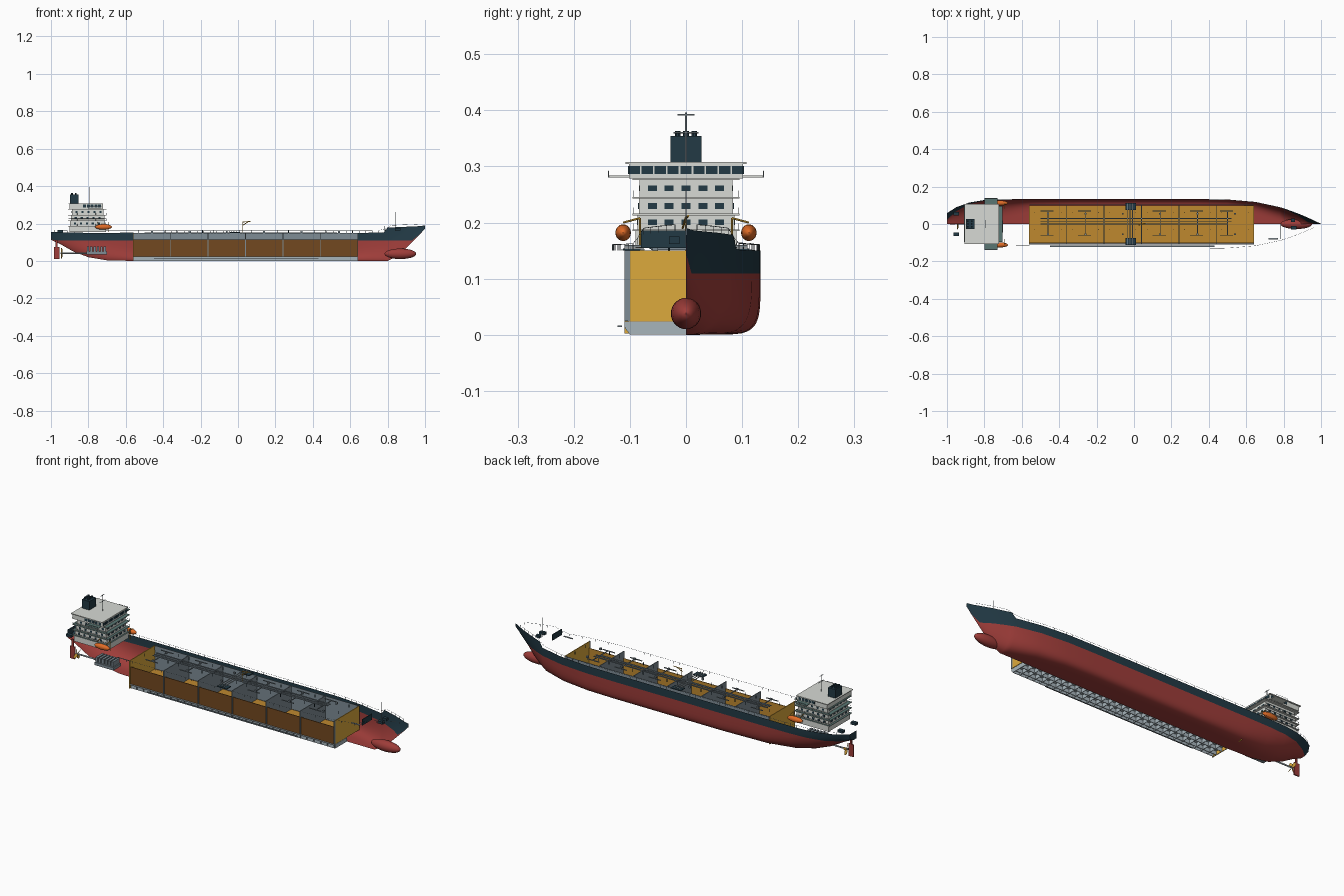
import bpy, bmesh, math
from mathutils import Vector, Matrix

if "Cube" in bpy.data.objects:
    bpy.data.objects.remove(bpy.data.objects["Cube"])


def mat(name, c):
    m = bpy.data.materials.new(name)
    m.diffuse_color = (*c, 1)
    m.use_nodes = True
    m.node_tree.nodes["Principled BSDF"].inputs["Base Color"].default_value = m.diffuse_color
    return m


RED = mat("antifouling_red", (0.34, 0.046, 0.041))
NAVY = mat("dark_navy", (0.016, 0.042, 0.06))
YELLOW = mat("bulkhead_yellow", (0.72, 0.40, 0.045))
OCHRE = mat("tank_ochre", (0.52, 0.25, 0.028))
BROWN = mat("tank_brown", (0.17, 0.065, 0.014))
STEEL = mat("steel_grey", (0.21, 0.265, 0.3))
PALE = mat("pale_steel", (0.39, 0.46, 0.5))
WHITE = mat("house_white", (0.68, 0.70, 0.66))
ORANGE = mat("boat_orange", (0.75, 0.15, 0.02))
GREEN = mat("deck_green", (0.1, 0.18, 0.17))


def finish(bm, name, mats, smooth=False):
    bmesh.ops.recalc_face_normals(bm, faces=bm.faces)
    me = bpy.data.meshes.new(name)
    bm.to_mesh(me)
    bm.free()
    for m in mats:
        me.materials.append(m)
    ob = bpy.data.objects.new(name, me)
    bpy.context.collection.objects.link(ob)
    if smooth:
        bpy.ops.object.select_all(action='DESELECT')
        ob.select_set(True)
        bpy.context.view_layer.objects.active = ob
        bpy.ops.object.shade_smooth_by_angle(angle=math.radians(35))
    return ob


def boxes(name, m, spans, top=None):
    """One object made of boxes, each given as x0, x1, y0, y1, z0, z1."""
    bm = bmesh.new()
    for x0, x1, y0, y1, z0, z1 in spans:
        mx = Matrix.Translation(((x0 + x1) / 2, (y0 + y1) / 2, (z0 + z1) / 2))
        bmesh.ops.create_cube(bm, size=1, matrix=mx @ Matrix.Diagonal((x1 - x0, y1 - y0, z1 - z0, 1)))
    ob = finish(bm, name, [m] + ([top] if top else []))
    if top:
        for f in ob.data.polygons:
            f.material_index = 1 if f.normal.z > .9 else 0
    return ob


def ellipsoid(name, m, c, r):
    bm = bmesh.new()
    bmesh.ops.create_uvsphere(bm, u_segments=24, v_segments=14, radius=1,
                              matrix=Matrix.Translation(c) @ Matrix.Diagonal((*r, 1)))
    return finish(bm, name, [m], True)


def rods(name, m, pairs, r, seg=6):
    bm = bmesh.new()
    for a, b in pairs:
        a, b = Vector(a), Vector(b)
        rot = (b - a).to_track_quat('Z', 'Y').to_matrix().to_4x4()
        bmesh.ops.create_cone(bm, cap_ends=True, segments=seg, radius1=r, radius2=r,
                              depth=(b - a).length, matrix=Matrix.Translation((a + b) / 2) @ rot)
    return finish(bm, name, [m], seg > 6)


# Port half of the hull: station x, half breadth, keel z, sheer z, fullness
ST = [(-1, .058, .113, .155, 3), (-.95, .09, .09, .153, 2.2), (-.88, .115, .05, .152, 2.2),
      (-.8, .128, .02, .15, 2.4), (-.7, .132, .003, .15, 3.2), (-.55, .133, 0, .15, 5.5),
      (-.3, .133, 0, .15, 7), (.35, .133, 0, .15, 7), (.5, .131, 0, .15, 6.5),
      (.65, .118, 0, .15, 5), (.78, .09, 0, .152, 2.8), (.8, .084, 0, .178, 2.4),
      (.84, .07, .02, .18, 2), (.88, .055, .05, .182, 1.8), (.93, .034, .1, .184, 1.5),
      (.97, .015, .14, .186, 1.4), (1, .001, .172, .19, 1.3)]
BAND = .109
bm = bmesh.new()
rings = []
for x, b, k, top, n in ST:
    zb = max(BAND, k + .001)
    tb = math.asin(((top - zb) / (top - k)) ** (n / 2))
    angles = [0, tb / 2] + [tb + (math.pi / 2 - tb) * i / 12 for i in range(13)]
    ring = []
    for t in angles:
        y = b * max(math.cos(t), 0) ** (2 / n)
        z = top - (top - k) * math.sin(t) ** (2 / n)
        ring.append(bm.verts.new((x, y, z)))
    rings.append(ring)
for a, c in zip(rings, rings[1:]):
    for i in range(len(a) - 1):
        f = bm.faces.new((a[i], c[i], c[i + 1], a[i + 1]))
        f.material_index = 1 if i < 2 else 0
tr = bm.faces.new(rings[0] + [bm.verts.new((-1, 0, .155))])
tr.material_index = 1
bmesh.ops.remove_doubles(bm, verts=bm.verts, dist=.00005)
finish(bm, "hull_port_half", [RED, NAVY], True)
ellipsoid("bulbous_bow", RED, (.868, 0, .038), (.085, .027, .028))

# Cargo tanks
X0, X1 = -.56, .64
CUTS = [X0 + .2 * i for i in range(7)]
boxes("tank_floor", OCHRE, [(X0, X1, -.102, .1, .024, .0265)])
boxes("tank_side_outer", BROWN, [(X0, X1, -.103, -.101, .024, .115)])
boxes("tank_side_lining", OCHRE, [(X0, X1, -.1008, -.0995, .0265, .115)])
boxes("end_bulkheads", YELLOW, [(X0 - .002, X0 + .002, -.11, .1, .002, .15), (X1 - .002, X1 + .002, -.1, .1, .0245, .15)])
boxes("transverse_bulkheads", STEEL, [(x - .002, x + .002, -.11, .103, .0245, .15) for x in CUTS[1:-1]])
boxes("end_web_frame", STEEL, [(X1 - .002, X1 + .002, -.11, -.1, .0245, .15)])
boxes("inner_hull", STEEL, [(X0, X1 - .002, .101, .103, .026, .15)])

# Double bottom lattice on the open side
lat = [(X0, X1, y - .001, y + .001, .001, .022) for y in (-.1, -.08, -.04, -.001)]
lat += [(X0 + .04 * i - .001, X0 + .04 * i + .001, -.1, 0, .001, .022) for i in range(31)]
lat.append((X0, X1, -.11, 0, .021, .0235))
boxes("double_bottom", PALE, lat)

# Bilge brackets close the turn of the open side
bm = bmesh.new()
for i in range(31):
    x = X0 + .04 * i
    bm.faces.new([bm.verts.new((x, y, z)) for y, z in ((-.1, .001), (-.109, .012), (-.11, .022), (-.1, .022))])
finish(bm, "bilge_brackets", [PALE])
boxes("bilge_keel", STEEL, [(-.45, .43, -.122, -.114, .0135, .0165)])
boxes("side_rail", STEEL, [(-.63, -.56, -.115, -.113, .15, .153)])

# Deck pipes, manifold and fittings
pipes = [(-.5, .52, y - .0025, y + .0025, .151, .156) for y in (.012, .03)]
pipes += [(x - .002, x + .002, -.06, .07, .151, .155) for x in (-.46, -.26, .14, .34, .5)]
pipes += [(x, x + .07, y - .002, y + .002, .151, .155) for x in (-.5, -.3, .1, .3, .46) for y in (-.06, .07)]
boxes("deck_pipes", STEEL, pipes)
boxes("catwalk", STEEL, [(-.5, .5, -.003, .003, .151, .154)])
rods("manifold_pipes", PALE, [((x, -.11, .158), (x, .11, .158)) for x in (-.036, -.022, -.008)], .0025)
boxes("manifold_trays", NAVY, [(-.046, .012, min(s * .075, s * .112), max(s * .075, s * .112), .15, .154)
                               for s in (-1, 1)])
boxes("tank_hatches", STEEL, [(x - .005, x + .005, y - .005, y + .005, .15, .16)
                              for x in [c + .1 for c in CUTS[:-1]] for y in (-.055, .055)])
rods("tank_vents", NAVY, [((x + d, y, .15), (x + d, y, .165)) for x in CUTS[:-1]
                          for d in (.03, .17) for y in (-.03, .06)], .0018)
rods("deck_crane", YELLOW, [((.025, 0, .15), (.025, 0, .21)), ((.025, 0, .208), (.07, .004, .212)),
                            ((.025, -.006, .19), (.055, 0, .21))], .002, 8)


# Railings follow the deck edge, open side only ahead of the house
def edge(x):
    for a, c in zip(ST, ST[1:]):
        if a[0] <= x <= c[0]:
            t = (x - a[0]) / (c[0] - a[0])
            return a[1] + t * (c[1] - a[1]), a[3] + t * (c[3] - a[3])


rail = []
for s in (-1, 1):
    prev = None
    for i in range(57):
        x = -.98 + 1.94 * i / 56
        if s < 0 and x < -.6:
            continue
        y, z = edge(x)
        p = Vector((x, s * y * .985, z))
        q = p + Vector((0, 0, .011))
        rail.append((p, q))
        if prev is not None:
            rail.append((prev, q))
        prev = q
rods("railings", STEEL, rail, .0006, 4)

# Forecastle
boxes("forecastle_bulkhead", NAVY, [(.783, .787, -.08, 0, .155, .186)])
boxes("windlasses", NAVY, [(.84, .87, -.03, -.012, .162, .175), (.84, .862, .012, .03, .162, .175)])
boxes("ladder_platform", PALE, [(.72, .77, -.082, -.074, .15, .153)])
rods("foremast", PALE, [((.84, 0, .16), (.84, 0, .262))], .0013)

# Accommodation block
tiers = [(-.9, -.705, .09, .155, .185), (-.897, -.71, .086, .188, .213),
         (-.893, -.715, .084, .216, .243), (-.888, -.72, .083, .246, .276), (-.9, -.722, .102, .279, .304)]
boxes("house_tiers", WHITE, [(a, b, -w, w, z0, z1) for a, b, w, z0, z1 in tiers])
boxes("house_decks", WHITE, [(-.908, -.702, -.095, .095, z, z + .003) for z in (.185, .213, .243, .276)], GREEN)
boxes("bridge_roof", WHITE, [(-.906, -.722, -.108, .108, .304, .308)])
boxes("bridge_wings", WHITE, [(-.8, -.73, -.138, .138, .28, .2835)], GREEN)
wr = []
for s in (-1, 1):
    wr += [((x, s * .138, .28), (x, s * .138, .292)) for x in (-.8, -.765, -.73)]
    wr += [((-.8, s * .138, .292), (-.73, s * .138, .292))]
    for z in (.188, .216, .246):
        wr += [((x, s * .094, z), (x, s * .094, z + .01)) for x in (-.906, -.86, -.81, -.76, -.704)]
        wr += [((-.906, s * .094, z + .01), (-.704, s * .094, z + .01))]
rods("house_rails", PALE, wr, .0008, 4)

# Windows as thin plates
win = []
for a, b, w, z0, z1 in tiers[1:4]:
    z = (z0 + z1) / 2
    for i in range(5):
        y = -.06 + .03 * i
        win += [(e - .0012, e + .0012, y - .008, y + .008, z - .005, z + .005) for e in (a, b)]
        x = a + .025 + .032 * i
        win += [(x - .006, x + .006, s * w - .0012, s * w + .0012, z - .005, z + .005) for s in (-1, 1)]
a, b, w = tiers[4][:3]
win += [(b - .001, b + .0015, y - .01, y + .01, .287, .301) for y in [-.092 + .023 * i for i in range(9)]]
win += [(x - .008, x + .008, s * w - .0012, s * w + .0012, .287, .301)
        for s in (-1, 1) for x in (-.82, -.8, -.78, -.76, -.74)]
boxes("windows", NAVY, win)

# Funnel and masts
boxes("funnel", NAVY, [(-.897, -.853, -.028, .028, .308, .354)])
rods("exhaust_pipes", NAVY, [((x, y, .35), (x, y, .363)) for x in (-.888, -.868) for y in (-.015, 0, .015)], .005, 10)
rods("radar_mast", PALE, [((-.795, 0, .305), (-.795, 0, .396)), ((-.795, -.015, .392), (-.795, .015, .392)),
                          ((-.795, -.022, .36), (-.795, .022, .36))], .0015)

# Lifeboats with davits
for s, side in ((-1, "starboard"), (1, "port")):
    ellipsoid("lifeboat_" + side, ORANGE, (-.719, s * .112, .182), (.045, .0138, .0148))
    rods("davit_" + side, YELLOW, [((x, s * .082, .155), (x, s * .082, .208)) for x in (-.75, -.692)]
         + [((x, s * .082, .208), (x, s * .112, .2)) for x in (-.75, -.692)], .0018)

# Stern winches, engine, rudder and propeller
boxes("stern_winches", NAVY, [(-.965, -.935, y - .01, y + .01, .153, .166) for y in (-.055, .055)])
boxes("engine_block", STEEL, [(-.81, -.7, -.045, .02, .035, .05)]
      + [(-.808 + .018 * i, -.796 + .018 * i, -.04, .016, .05, .076) for i in range(6)])
rods("propeller_shaft", PALE, [((-.95, 0, .042), (-.8, 0, .042))], .004, 12)
boxes("rudder", RED, [(-.985, -.955, -.003, .003, .01, .075), (-.975, -.965, -.003, .003, .075, .113)])
bm = bmesh.new()
for i in range(4):
    mx = Matrix.Translation((-.943, 0, .042)) @ Matrix.Rotation(i * math.pi / 2 + .4, 4, 'X') \
        @ Matrix.Translation((0, 0, .016)) @ Matrix.Rotation(.6, 4, 'Z') @ Matrix.Diagonal((.0015, .008, .015, 1))
    bmesh.ops.create_uvsphere(bm, u_segments=10, v_segments=8, radius=1, matrix=mx)
finish(bm, "propeller", [YELLOW], True)
